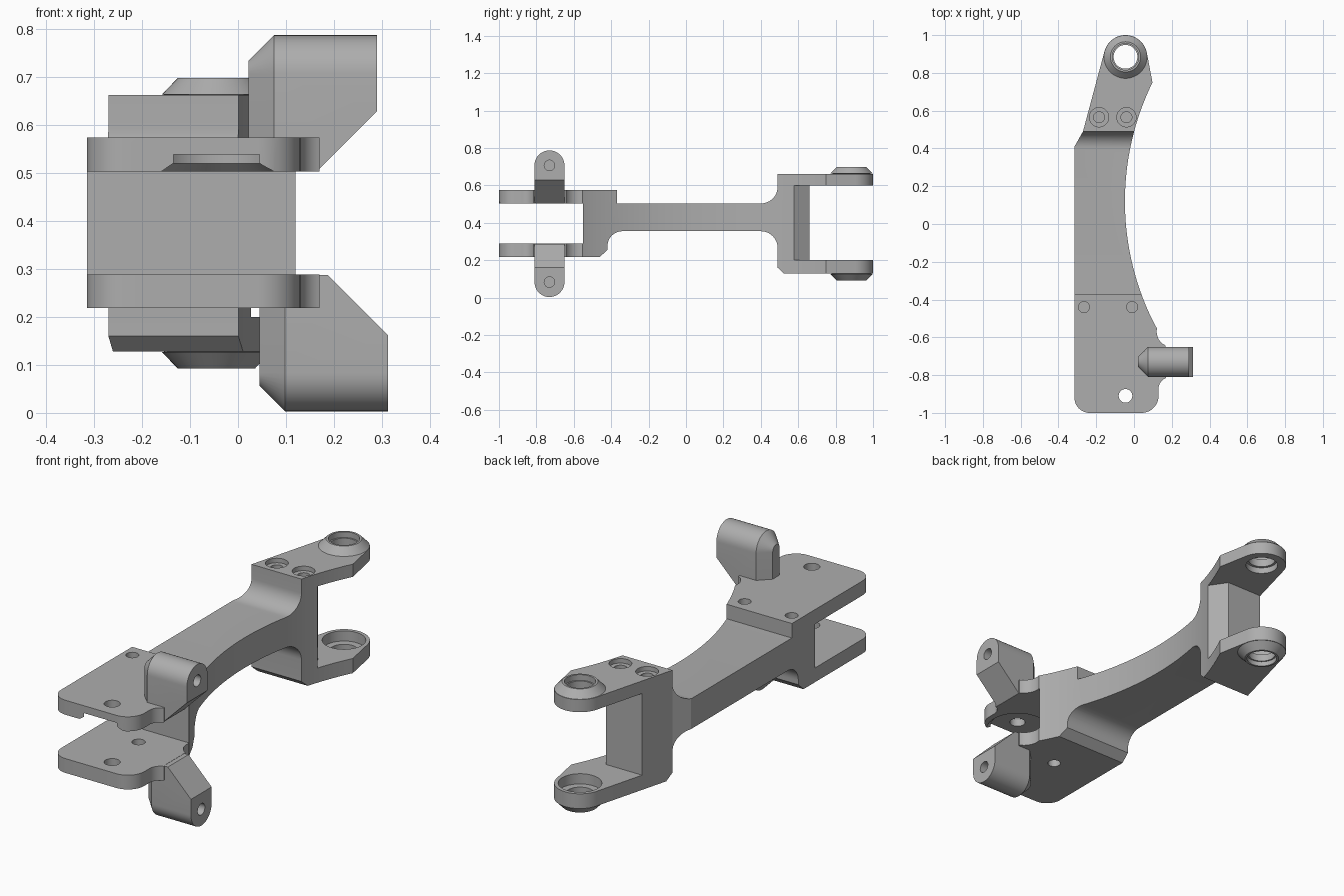
import bpy, bmesh, math
from mathutils import Vector

if "Cube" in bpy.data.objects:
    bpy.data.objects.remove(bpy.data.objects["Cube"])

metal = bpy.data.materials.new("plain_grey_metal")
metal.diffuse_color = (0.42, 0.42, 0.42, 1)
metal.use_nodes = True
metal.node_tree.nodes["Principled BSDF"].inputs["Base Color"].default_value = metal.diffuse_color


def arc(cx, cy, r, a0, a1, n=12):
    """Points on an arc, angles in degrees."""
    angles = [math.radians(a0 + (a1 - a0) * i / n) for i in range(n + 1)]
    return [(cx + r * math.cos(a), cy + r * math.sin(a)) for a in angles]


def loft(name, rings):
    """Closed solid through rings of equal point count."""
    bm = bmesh.new()
    rows = [[bm.verts.new(p) for p in ring] for ring in rings]
    n = len(rows[0])
    for a, b in zip(rows, rows[1:]):
        for i in range(n):
            j = (i + 1) % n
            bm.faces.new((a[i], a[j], b[j], b[i]))
    bm.faces.new(rows[0][::-1])
    bm.faces.new(rows[-1])
    bmesh.ops.recalc_face_normals(bm, faces=bm.faces)
    mesh = bpy.data.meshes.new(name)
    bm.to_mesh(mesh)
    bm.free()
    mesh.materials.append(metal)
    ob = bpy.data.objects.new(name, mesh)
    bpy.context.collection.objects.link(ob)
    return ob


def prism(name, pts, lo, hi, axis):
    """Extrude a 2D profile along x, y or z."""
    place = {"x": lambda a, b, t: Vector((t, a, b)),
             "y": lambda a, b, t: Vector((a, t, b)),
             "z": lambda a, b, t: Vector((a, b, t))}[axis]
    return loft(name, [[place(a, b, t) for a, b in pts] for t in (lo, hi)])


def turned(name, x, y, steps, n=48):
    """Round solid about a vertical axis from (z, radius) steps."""
    return loft(name, [[(px, py, z) for px, py in arc(x, y, r, 0, 360, n)[:-1]]
                       for z, r in steps])


def combine(target, tool, op):
    mod = target.modifiers.new(op, "BOOLEAN")
    mod.operation, mod.object, mod.solver = op, tool, "EXACT"
    bpy.context.view_layer.objects.active = target
    bpy.ops.object.modifier_apply(modifier=mod.name)
    bpy.data.objects.remove(tool, do_unlink=True)


EYE = (-0.045, 0.885)

# Plan outline: front plates, concave right side, tapered rear arm
plan = (arc(-0.235, -0.92, 0.08, 180, 270)
        + arc(0.04, -0.91, 0.09, 270, 360)
        + arc(0.19, -0.872, 0.06, 180, 110)
        + [(0.165, -0.80), (0.165, -0.66)]
        + arc(0.20, -0.57, 0.08, 245, 168)
        + arc(1.382, 0.12, 1.43, 207, 153.9, 40)
        + arc(*EYE, 0.115, 9.7, 165, 32)
        + [(-0.27, 0.49), (-0.315, 0.41)])

# Side profile: forked at both ends with filleted beam between
side = ([(-1.01, 0.218), (-0.46, 0.218), (-0.42, 0.255)]
        + arc(-0.34, 0.275, 0.08, 180, 90)
        + arc(0.40, 0.265, 0.09, 90, 0)
        + [(0.49, 0.16), (0.525, 0.128), (1.01, 0.128), (1.01, 0.2),
           (0.66, 0.2), (0.66, 0.6), (1.01, 0.6), (1.01, 0.662), (0.49, 0.662)]
        + arc(0.40, 0.593, 0.09, 0, -90)
        + [(-0.37, 0.503), (-0.37, 0.574), (-1.01, 0.574), (-1.01, 0.503),
           (-0.55, 0.503), (-0.55, 0.288), (-1.01, 0.288)])

body = prism("forked_lever_arm", side, -0.5, 0.5, "x")
combine(body, prism("plan_tool", plan, 0, 0.8, "z"), "INTERSECT")

# Bevelled corner of the rear web
combine(body, prism("web_bevel", [(-0.03, 0.661), (0.03, 0.572), (0.2, 0.572), (0.2, 0.661)],
                    0.2, 0.6, "z"), "DIFFERENCE")

# Conical bosses on the rear eyes
combine(body, turned("upper_boss", *EYE, [(0.63, 0.1), (0.662, 0.1), (0.663, 0.114),
                                          (0.698, 0.08)]), "UNION")
combine(body, turned("lower_boss", *EYE, [(0.092, 0.08), (0.127, 0.114), (0.128, 0.1),
                                          (0.16, 0.1)]), "UNION")


def lug(name, x0, x1, xs, z_round, z_root, up):
    """Side lug: round outer end, bevelled inner end, sloped underside."""
    y, r, c = -0.73, 0.08, 0.053

    def ring(x, rad):
        pts = arc(y, 0, rad, 0, 180, 20)
        return ([(x, py, z_round + up * pz) for py, pz in pts]
                + [(x, y - rad, z_root), (x, y + rad, z_root)])
    ob = loft(name, [ring(x0, r - c), ring(x0 + c, r), ring(x1, r)])
    # slope from the plate out to the lug tip
    k = up * (x1 - xs + 0.1)
    combine(ob, prism("slope_tool", [(xs - 0.01, z_root - up * 0.01),
                                     (x1 + 0.1, z_root + k),
                                     (x1 + 0.1, z_root - up * 0.01)],
                      -0.9, -0.6, "y"), "DIFFERENCE")
    combine(ob, prism("pin_tool", arc(y, z_round, 0.028, 0, 360, 24)[:-1],
                      x1 - 0.13, x1 + 0.05, "x"), "DIFFERENCE")
    return ob


combine(body, lug("upper_lug", 0.022, 0.29, 0.165, 0.707, 0.504, 1), "UNION")
combine(body, lug("lower_lug", 0.045, 0.312, 0.187, 0.083, 0.287, -1), "UNION")

# Holes, counterbores and the recess under the upper front plate
bores = [
    (-0.045, -0.91, [(0.1, 0.036), (0.7, 0.036)]),
    (-0.045, -0.91, [(0.49, 0.146), (0.503, 0.146), (0.52, 0.127), (0.538, 0.127)]),
    (-0.07, -0.67, [(0.2, 0.03), (0.3, 0.03)]),
    (-0.265, -0.44, [(0.51, 0.029), (0.6, 0.029)]),
    (-0.01, -0.44, [(0.51, 0.029), (0.6, 0.029)]),
    (-0.185, 0.565, [(0.61, 0.029), (0.64, 0.029), (0.64, 0.051), (0.7, 0.051)]),
    (-0.04, 0.565, [(0.61, 0.029), (0.64, 0.029), (0.64, 0.051), (0.7, 0.051)]),
    (*EYE, [(0.55, 0.075), (0.63, 0.075), (0.63, 0.063), (0.67, 0.063),
            (0.67, 0.07), (0.75, 0.07)]),
    (*EYE, [(0.05, 0.07), (0.115, 0.07), (0.115, 0.063), (0.15, 0.063),
            (0.15, 0.097), (0.25, 0.097)]),
]
for x, y, steps in bores:
    combine(body, turned("bore_tool", x, y, steps), "DIFFERENCE")

# Keep machined edges crisp, curves smooth
bpy.ops.object.select_all(action="DESELECT")
body.select_set(True)
bpy.context.view_layer.objects.active = body
bpy.ops.object.shade_smooth_by_angle(angle=math.radians(25))
